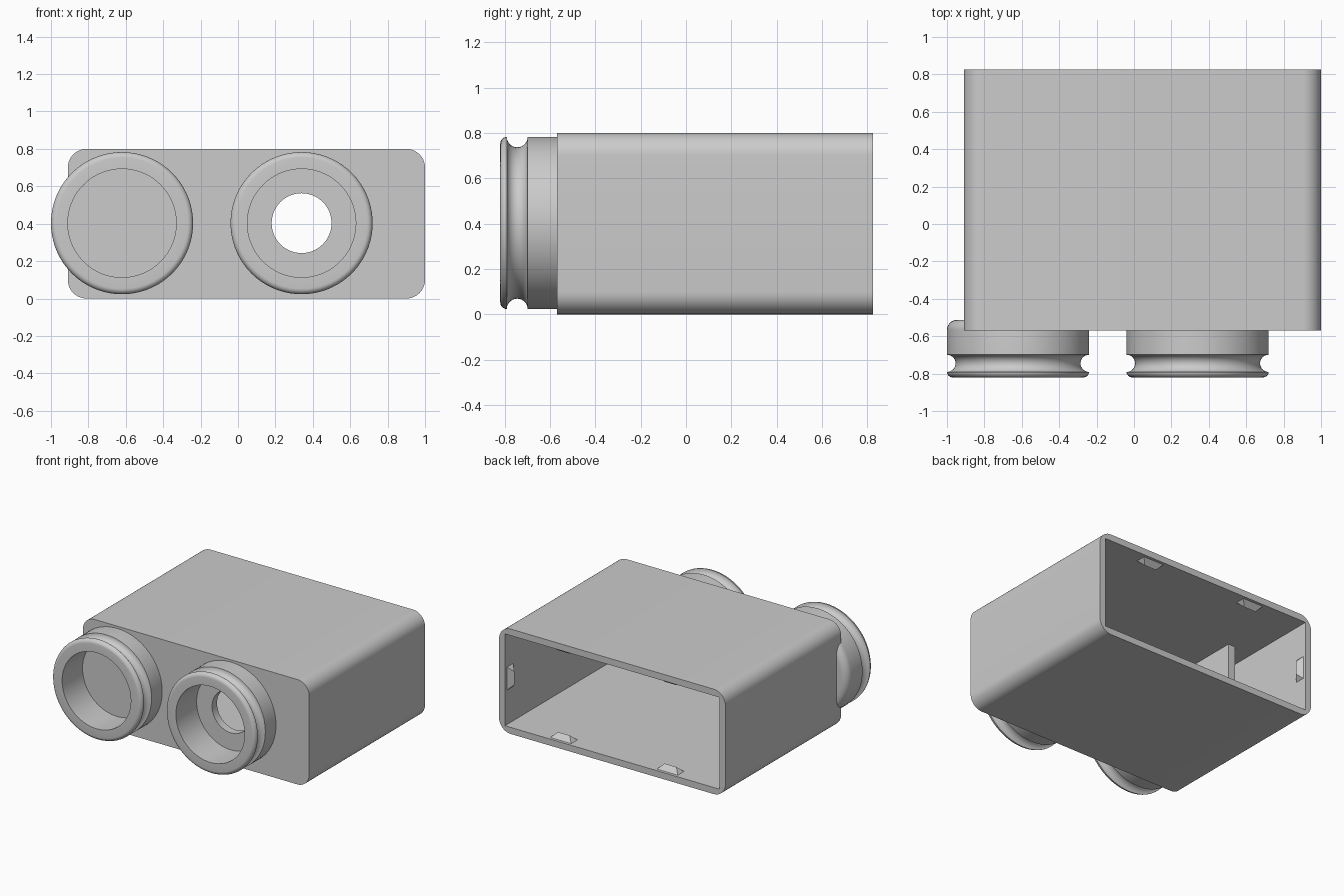
import bpy, bmesh
from math import pi, sin, cos, radians
from mathutils import Vector, Matrix

cube = bpy.data.objects.get("Cube")
if cube:
    bpy.data.objects.remove(cube, do_unlink=True)

grey = bpy.data.materials.new("light_grey")
grey.use_nodes = True
colour = (0.6, 0.6, 0.6, 1)
grey.diffuse_color = colour
grey.node_tree.nodes["Principled BSDF"].inputs["Base Color"].default_value = colour

# Main dimensions
LEFT, RIGHT, FRONT, BACK, TOP = -0.91, 1.0, -0.57, 0.825, 0.8
WALL, FLOOR_Y = 0.05, -0.51
MID_X, MID_Z = (LEFT + RIGHT) / 2, TOP / 2
SOCKET_Z = 0.403


def finish(name, bm):
    bmesh.ops.recalc_face_normals(bm, faces=bm.faces)
    mesh = bpy.data.meshes.new(name)
    bm.to_mesh(mesh)
    bm.free()
    mesh.materials.append(grey)
    obj = bpy.data.objects.new(name, mesh)
    bpy.context.collection.objects.link(obj)
    return obj


def activate(obj):
    bpy.ops.object.select_all(action="DESELECT")
    obj.select_set(True)
    bpy.context.view_layer.objects.active = obj


def smooth(obj):
    activate(obj)
    bpy.ops.object.shade_smooth_by_angle(angle=radians(35))


def box(name, low, high, radius=0):
    """Box between two corners, its edges along y optionally rounded."""
    low, high = Vector(low), Vector(high)
    bm = bmesh.new()
    place = Matrix.Translation((low + high) / 2) @ Matrix.Diagonal((*(high - low), 1))
    bmesh.ops.create_cube(bm, size=1, matrix=place)
    if radius:
        edges = [e for e in bm.edges if abs(e.verts[0].co.y - e.verts[1].co.y) > 0.1]
        bmesh.ops.bevel(bm, geom=edges, offset=radius, segments=10, profile=0.5,
                        affect="EDGES")
    return finish(name, bm)


def cut(obj, cutter):
    mod = obj.modifiers.new("cut", "BOOLEAN")
    mod.operation, mod.solver, mod.object = "DIFFERENCE", "EXACT", cutter
    activate(obj)
    bpy.ops.object.modifier_apply(modifier=mod.name)
    bpy.data.objects.remove(cutter, do_unlink=True)


def arc(cr, cy, radius, start, end, steps):
    """Arc of (radius, y) profile points, angles in degrees."""
    angles = [radians(start + (end - start) * i / steps) for i in range(steps + 1)]
    return [(cr + radius * cos(a), cy + radius * sin(a)) for a in angles]


def lathe(name, x, profile, closed):
    """Turn a (radius, y) profile about an axis along y."""
    bm = bmesh.new()
    verts = [bm.verts.new((x + r, y, SOCKET_Z)) for r, y in profile]
    edges = [bm.edges.new(pair) for pair in zip(verts, verts[1:])]
    if closed:
        edges.append(bm.edges.new((verts[-1], verts[0])))
    bmesh.ops.spin(bm, geom=verts + edges, cent=(x, 0, SOCKET_Z), axis=(0, 1, 0),
                   angle=2 * pi, steps=72, use_duplicate=False)
    bmesh.ops.remove_doubles(bm, verts=bm.verts, dist=0.0002)
    smooth(finish(name, bm))


# Housing: rounded sleeve open at the back, with a round hole in the front wall
housing = box("housing", (LEFT, FRONT, 0), (RIGHT, BACK, TOP), 0.1)
cut(housing, box("cavity", (LEFT + WALL, FLOOR_Y, WALL), (RIGHT - WALL, 1, TOP - WALL)))
bm = bmesh.new()
bmesh.ops.create_cone(bm, cap_ends=True, segments=64, radius1=0.16, radius2=0.16, depth=0.3,
                      matrix=Matrix.Translation((0.34, -0.55, SOCKET_Z))
                      @ Matrix.Rotation(pi / 2, 4, "X"))
cut(housing, finish("hole_cutter", bm))
smooth(housing)

# Sockets: rounded lip and round groove, one a tube and one a closed cup
R, BORE, LIP = 0.38, 0.29, -0.82
outside = [(BORE, LIP)] + arc(R - 0.03, LIP + 0.03, 0.03, -90, 0, 6)
outside += arc(R, -0.745, 0.046, 270, 90, 14)
lathe("open_socket", 0.34, outside + [(R, -0.55), (BORE, -0.55)], True)
back = arc(R - 0.055, -0.567, 0.055, 0, 90, 8)
lathe("closed_socket", -0.62,
      [(0, -0.574), (BORE, -0.574)] + outside + back + [(0, -0.512)], False)

# Inner partition beside the closed socket
box("partition", (-0.705, FLOOR_Y - 0.01, WALL - 0.01), (-0.645, 0.25, TOP - WALL + 0.01))


# Snap ridges just inside the open rim
def ridge(name, x, z, turn):
    bm = bmesh.new()
    low = [bm.verts.new((sx * 0.09, sy * 0.04, -0.002))
           for sx, sy in ((-1, -1), (1, -1), (1, 1), (-1, 1))]
    a, b = [bm.verts.new((sx * 0.05, 0, 0.038)) for sx in (-1, 1)]
    p, q, r, s = low
    for face in ((s, r, q, p), (p, q, b, a), (r, s, a, b), (q, r, b), (s, p, a)):
        bm.faces.new(face)
    obj = finish(name, bm)
    obj.location = (x, 0.765, z)
    obj.rotation_euler = (0, radians(turn), 0)


for side, label in ((-1, "right"), (1, "left")):
    x = MID_X + side * 0.45
    ridge(f"lower_ridge_{label}", x, WALL, 0)
    ridge(f"upper_ridge_{label}", x, TOP - WALL, 180)
    wall_x = MID_X + side * ((RIGHT - LEFT) / 2 - WALL)
    ridge(f"side_ridge_{label}", wall_x, MID_Z, -90 * side)
